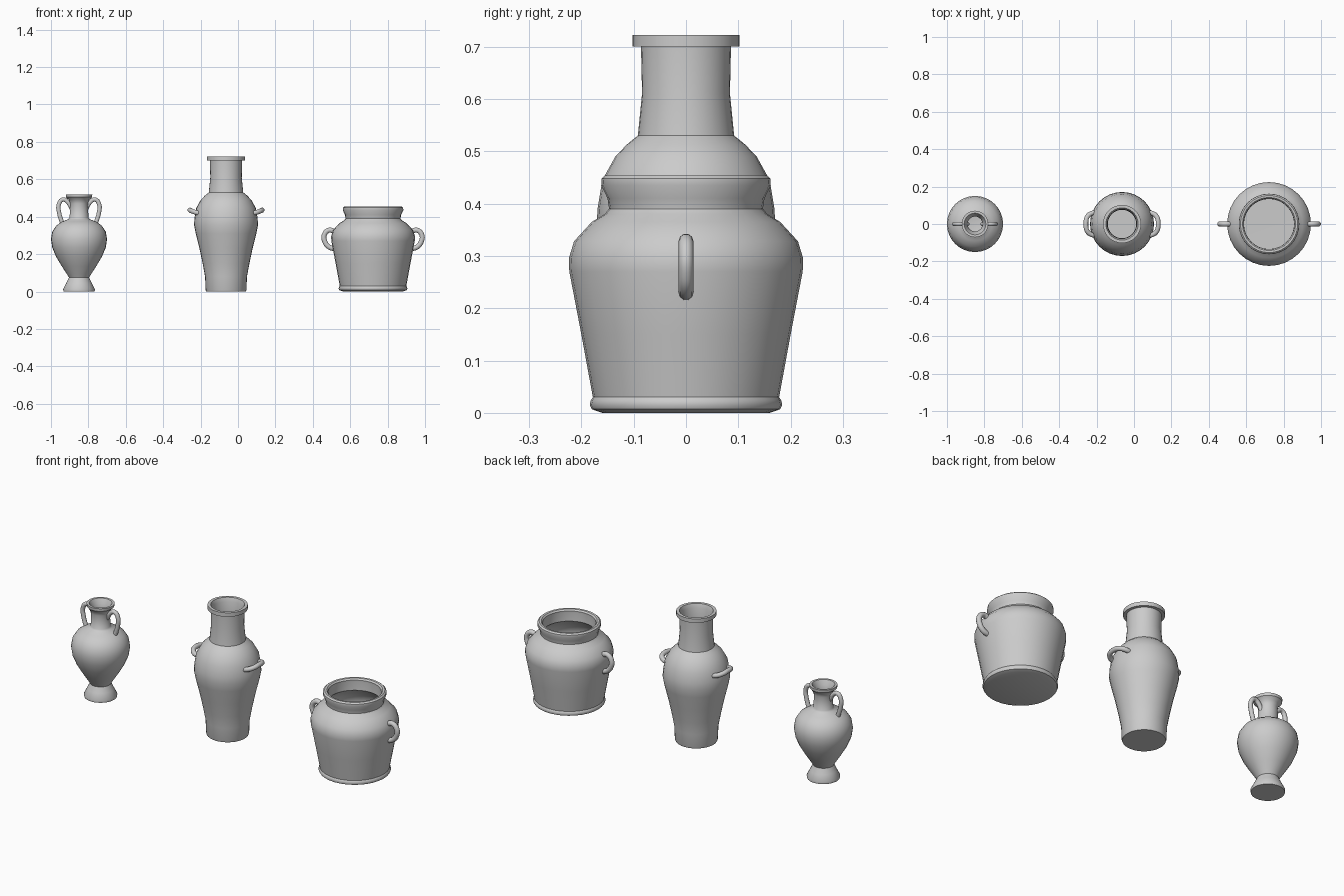
import bpy, bmesh, math

SEG = 32


def lathe(name, x, profile):
    """Spin an (r, z) profile, outside from base to lip then down the inside."""
    bm = bmesh.new()
    rings = []
    for r, z in profile:
        if r == 0:
            rings.append([bm.verts.new((0, 0, z))])
        else:
            rings.append([bm.verts.new((r * math.cos(2 * math.pi * i / SEG),
                                        r * math.sin(2 * math.pi * i / SEG), z))
                          for i in range(SEG)])
    for a, b in zip(rings, rings[1:]):
        for i in range(SEG):
            j = (i + 1) % SEG
            if len(a) == 1:
                bm.faces.new((a[0], b[j], b[i]))
            elif len(b) == 1:
                bm.faces.new((a[i], a[j], b[0]))
            else:
                bm.faces.new((a[i], a[j], b[j], b[i]))
    bmesh.ops.recalc_face_normals(bm, faces=bm.faces)
    me = bpy.data.meshes.new(name)
    bm.to_mesh(me)
    bm.free()
    ob = bpy.data.objects.new(name, me)
    ob.location.x = x
    bpy.context.collection.objects.link(ob)
    smooth(ob)


def smooth(ob):
    bpy.ops.object.select_all(action='DESELECT')
    ob.select_set(True)
    bpy.context.view_layer.objects.active = ob
    if ob.type == 'CURVE':
        bpy.ops.object.convert(target='MESH')
    bpy.ops.object.shade_smooth_by_angle(angle=math.radians(40))


def handles(name, x, points, radius):
    """A pair of round handles, mirrored about the pot's axis."""
    for side, s in (("left", -1), ("right", 1)):
        cu = bpy.data.curves.new(f"{name}_{side}", 'CURVE')
        cu.dimensions = '3D'
        cu.bevel_depth = radius
        cu.bevel_resolution = 3
        cu.use_fill_caps = True
        sp = cu.splines.new('BEZIER')
        sp.resolution_u = 5
        sp.bezier_points.add(len(points) - 1)
        for bp, (px, py, pz) in zip(sp.bezier_points, points):
            bp.co = (s * px, py, pz)
            bp.handle_left_type = bp.handle_right_type = 'AUTO'
        ob = bpy.data.objects.new(f"{name}_{side}", cu)
        ob.location.x = x
        bpy.context.collection.objects.link(ob)
        smooth(ob)


# small footed amphora
lathe("amphora_body", -0.85, [
    (0, 0), (0.083, 0), (0.085, 0.012), (0.068, 0.045), (0.054, 0.075),
    (0.066, 0.095), (0.092, 0.135), (0.122, 0.185), (0.143, 0.235), (0.15, 0.28),
    (0.143, 0.32), (0.122, 0.352), (0.09, 0.374), (0.058, 0.386), (0.05, 0.395),
    (0.048, 0.47), (0.054, 0.49), (0.07, 0.505), (0.071, 0.52),
    (0.058, 0.52), (0.046, 0.495), (0.04, 0.47), (0.04, 0.385), (0.085, 0.364),
    (0.132, 0.315), (0.138, 0.28), (0.11, 0.185), (0.055, 0.1), (0, 0.09)])
handles("amphora_handle", -0.85, [
    (0.04, 0, 0.445), (0.06, 0, 0.478), (0.086, 0, 0.492), (0.108, 0, 0.465),
    (0.106, 0, 0.42), (0.088, 0, 0.36)], 0.012)

# tall vase with collar lip
lathe("tall_vase_body", -0.064, [
    (0, 0), (0.106, 0), (0.109, 0.008), (0.112, 0.08), (0.125, 0.15), (0.142, 0.23),
    (0.162, 0.31), (0.171, 0.355), (0.169, 0.39), (0.16, 0.445), (0.135, 0.49),
    (0.113, 0.513), (0.092, 0.53), (0.084, 0.61), (0.086, 0.70), (0.102, 0.70),
    (0.102, 0.722), (0.086, 0.722), (0.078, 0.70), (0.076, 0.61), (0.083, 0.525),
    (0.125, 0.485), (0.159, 0.39), (0.161, 0.355), (0.132, 0.23), (0.102, 0.08),
    (0.098, 0.02), (0, 0.02)])
handles("tall_vase_handle", -0.064, [
    (0.14, -0.06, 0.418), (0.165, -0.056, 0.424), (0.187, -0.036, 0.432),
    (0.193, 0, 0.436), (0.187, 0.036, 0.432), (0.165, 0.056, 0.424),
    (0.14, 0.06, 0.418)], 0.013)

# wide storage jar
lathe("wide_jar_body", 0.722, [
    (0, 0), (0.16, 0), (0.18, 0.007), (0.184, 0.015), (0.182, 0.024), (0.178, 0.03),
    (0.2, 0.15), (0.223, 0.27), (0.224, 0.295), (0.214, 0.328), (0.18, 0.365),
    (0.155, 0.38), (0.147, 0.39), (0.15, 0.41), (0.162, 0.435), (0.161, 0.448),
    (0.153, 0.455), (0.142, 0.454), (0.135, 0.446), (0.136, 0.435), (0.134, 0.39),
    (0.17, 0.36), (0.204, 0.322), (0.212, 0.285), (0.19, 0.15), (0.17, 0.025),
    (0, 0.022)])
handles("wide_jar_handle", 0.722, [
    (0.2, 0, 0.318), (0.235, 0, 0.328), (0.261, 0, 0.302), (0.257, 0, 0.265),
    (0.235, 0, 0.238), (0.205, 0, 0.228)], 0.014)
